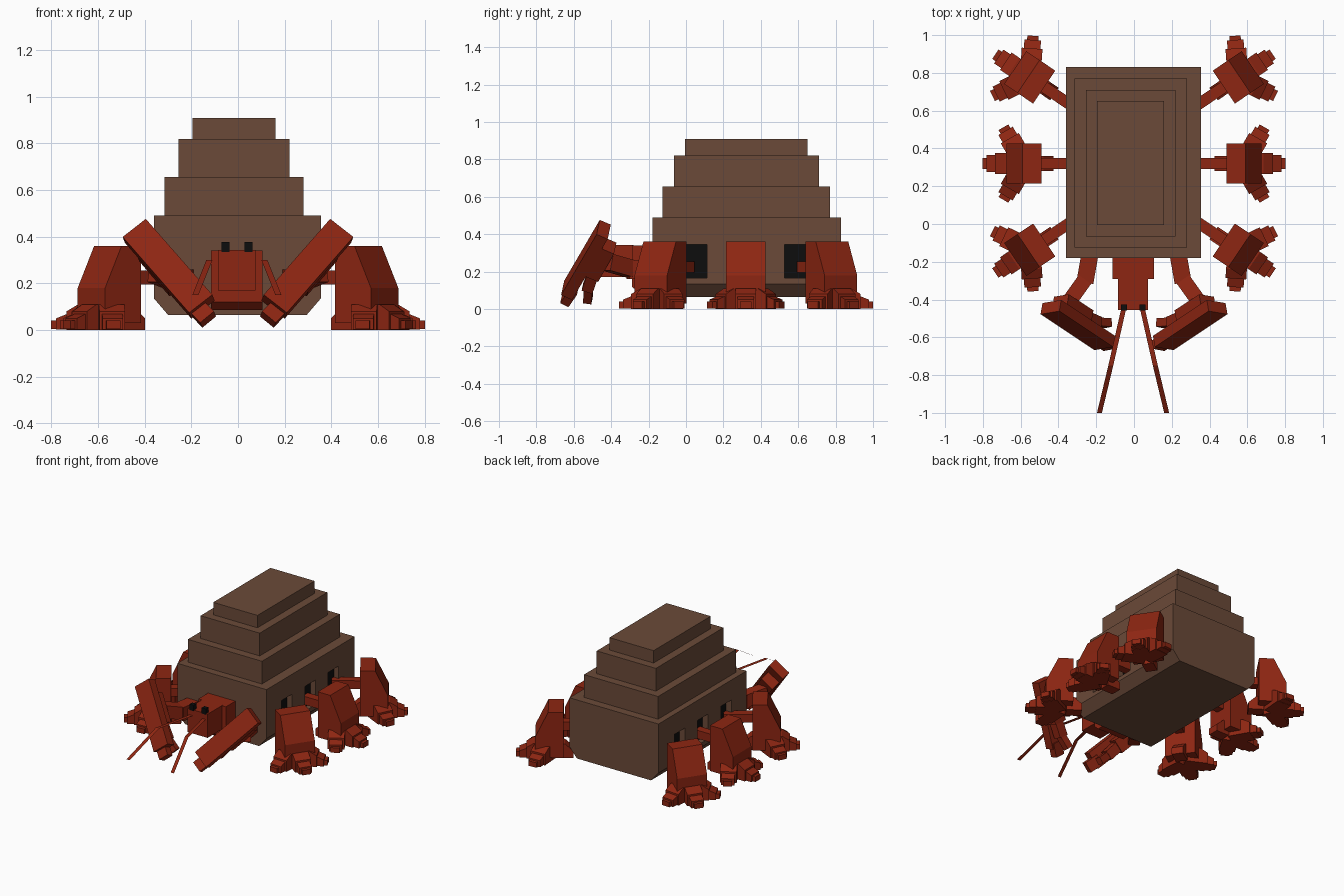
import bpy, bmesh, math
from mathutils import Matrix, Vector

if "Cube" in bpy.data.objects:
    bpy.data.objects.remove(bpy.data.objects["Cube"])


def material(name, rgb):
    m = bpy.data.materials.new(name)
    m.diffuse_color = (*rgb, 1)
    m.use_nodes = True
    m.node_tree.nodes["Principled BSDF"].inputs["Base Color"].default_value = m.diffuse_color
    return m


RED = material("rust_red", (0.27, 0.019, 0.006))
BROWN = material("shell_brown", (0.145, 0.068, 0.040))
BLACK = material("black", (0.004, 0.004, 0.004))


def finish(name, bm, mat):
    bmesh.ops.recalc_face_normals(bm, faces=bm.faces[:])
    me = bpy.data.meshes.new(name)
    bm.to_mesh(me)
    bm.free()
    me.materials.append(mat)
    ob = bpy.data.objects.new(name, me)
    bpy.context.collection.objects.link(ob)
    return ob


def prism(bm, profile, y0, y1, mat=Matrix()):
    """Extrude an (x, z) outline from y0 to y1."""
    a = [bm.verts.new(mat @ Vector((x, y0, z))) for x, z in profile]
    b = [bm.verts.new(mat @ Vector((x, y1, z))) for x, z in profile]
    bm.faces.new(a)
    bm.faces.new(b[::-1])
    n = len(a)
    for i in range(n):
        j = (i + 1) % n
        bm.faces.new((a[i], a[j], b[j], b[i]))


def block(bm, x0, x1, y0, y1, z0, z1, mat=Matrix()):
    prism(bm, [(x0, z0), (x1, z0), (x1, z1), (x0, z1)], y0, y1, mat)


def box(name, dims, mat):
    bm = bmesh.new()
    block(bm, *dims)
    return finish(name, bm, mat)


def beam(bm, p, q, width, thick, hint, s):
    """Square bar from p to q, width along the hint, mirrored by s."""
    p, q = Vector(p), Vector(q)
    u = (q - p).normalized()
    w = Vector(hint)
    w = (w - u * w.dot(u)).normalized()
    n = u.cross(w)
    m = Matrix((w, u, n)).transposed().to_4x4()
    m.translation = p
    m = Matrix.Diagonal((s, 1, 1, 1)) @ m
    block(bm, -width / 2, width / 2, 0, (q - p).length, -thick / 2, thick / 2, m)


# stepped shell, lowest tier has a bevelled underside
bm = bmesh.new()
prism(bm, [(-0.30, 0.065), (0.295, 0.065), (0.355, 0.135), (0.355, 0.49),
           (-0.36, 0.49), (-0.36, 0.135)], -0.18, 0.83)
shell = finish("shell_base", bm, BROWN)
box("shell_tier_2", (-0.315, 0.28, -0.125, 0.77, 0.49, 0.655), BROWN)
box("shell_tier_3", (-0.255, 0.22, -0.065, 0.71, 0.655, 0.82), BROWN)
box("shell_tier_4", (-0.195, 0.16, -0.005, 0.65, 0.82, 0.91), BROWN)

# leg openings, recessed with a black back
cut = bmesh.new()
for s in (-1, 1):
    for y in (0.052, 0.32, 0.587):
        x0, x1 = sorted((s * 0.31, s * 0.45))
        block(cut, x0, x1, y - 0.06, y + 0.06, 0.165, 0.345)
        x0, x1 = sorted((s * 0.309, s * 0.316))
        box("leg_opening", (x0, x1, y - 0.06, y + 0.06, 0.165, 0.345), BLACK)
cutter = finish("opening_cutter", cut, BLACK)
cutter.hide_render = True
cutter.hide_viewport = True
mod = shell.modifiers.new("openings", "BOOLEAN")
mod.operation = "DIFFERENCE"
mod.solver = "EXACT"
mod.object = cutter


# walking legs: arm, block shin and stepped toes
def leg(name, x, y, angle):
    m = Matrix.Translation((x, y, 0)) @ Matrix.Rotation(angle, 4, "Z")
    bm = bmesh.new()
    block(bm, -0.28, -0.05, -0.03, 0.03, 0.195, 0.255, m)
    prism(bm, [(-0.09, 0.03), (0.095, 0.03), (0.095, 0.18), (0.01, 0.36),
               (-0.09, 0.36)], -0.105, 0.105, m)
    prism(bm, [(-0.155, 0), (-0.05, 0), (-0.05, 0.11), (-0.10, 0.10),
               (-0.155, 0.05)], -0.04, 0.04, m)
    for a in (-60, 0, 60):
        t = m @ Matrix.Rotation(math.radians(a), 4, "Z")
        prism(bm, [(0, 0), (0.155, 0), (0.155, 0.08), (0.105, 0.11), (0, 0.11)],
              -0.055, 0.055, t)
        prism(bm, [(0.1, 0.002), (0.2, 0.002), (0.2, 0.05), (0.15, 0.07), (0.1, 0.07)],
              -0.044, 0.044, t)
        block(bm, 0.15, 0.222, -0.03, 0.03, 0.004, 0.04, t)
    finish(name, bm, RED)


tilt = math.radians(34)
for s, side in ((-1, "left"), (1, "right")):
    for part, x, y, a in (("front", 0.55, -0.135, -tilt), ("middle", 0.58, 0.32, 0),
                          ("back", 0.55, 0.775, tilt)):
        leg(f"{part}_leg_{side}", s * x, y, a if s > 0 else math.pi - a)

    # claw arm
    bm = bmesh.new()
    up = (0, 0, 1)
    beam(bm, (0.23, -0.14, 0.21), (0.26, -0.31, 0.21), 0.10, 0.09, up, s)
    beam(bm, (0.25, -0.28, 0.21), (0.35, -0.42, 0.25), 0.09, 0.08, up, s)
    finish(f"claw_arm_{side}", bm, RED)

    # claw: broad bar, narrow tip, knuckle and small finger
    bm = bmesh.new()
    w = (0.1, -0.02, -0.085)
    beam(bm, (0.44, -0.44, 0.425), (0.155, -0.63, 0.10), 0.127, 0.065, w, s)
    beam(bm, (0.19, -0.60, 0.11), (0.128, -0.645, 0.045), 0.077, 0.05, w, s)
    beam(bm, (0.39, -0.415, 0.34), (0.26, -0.50, 0.19), 0.10, 0.08, w, s)
    beam(bm, (0.28, -0.49, 0.21), (0.20, -0.525, 0.11), 0.07, 0.06, w, s)
    beam(bm, (0.21, -0.52, 0.12), (0.135, -0.525, 0.045), 0.05, 0.045, w, s)
    finish(f"claw_{side}", bm, RED)

    # antenna: flat ribbon, level then drooping
    bm = bmesh.new()
    rows = [[bm.verts.new((s * (x + d) - 0.005, y, z)) for d in (-0.013, 0.013)]
            for x, y, z in ((0.05, -0.45, 0.30), (0.118, -0.75, 0.30), (0.178, -1.0, 0.15))]
    for a, b in zip(rows, rows[1:]):
        bm.faces.new((a[0], a[1], b[1], b[0]))
    finish(f"antenna_{side}", bm, RED)

    # eye
    x = s * 0.049 - 0.004
    box(f"eye_{side}", (x - 0.017, x + 0.017, -0.457, -0.425, 0.335, 0.377), BLACK)

# neck with bevelled front underside, and head
bm = bmesh.new()
rot = Matrix.Rotation(math.radians(90), 4, "Z")  # outline x runs along y
prism(bm, [(-0.29, 0.12), (-0.25, 0.085), (-0.17, 0.085), (-0.17, 0.34), (-0.29, 0.34)],
      -0.105, 0.115, rot)
finish("neck", bm, RED)
box("head", (-0.085, 0.075, -0.455, -0.28, 0.17, 0.342), RED)
